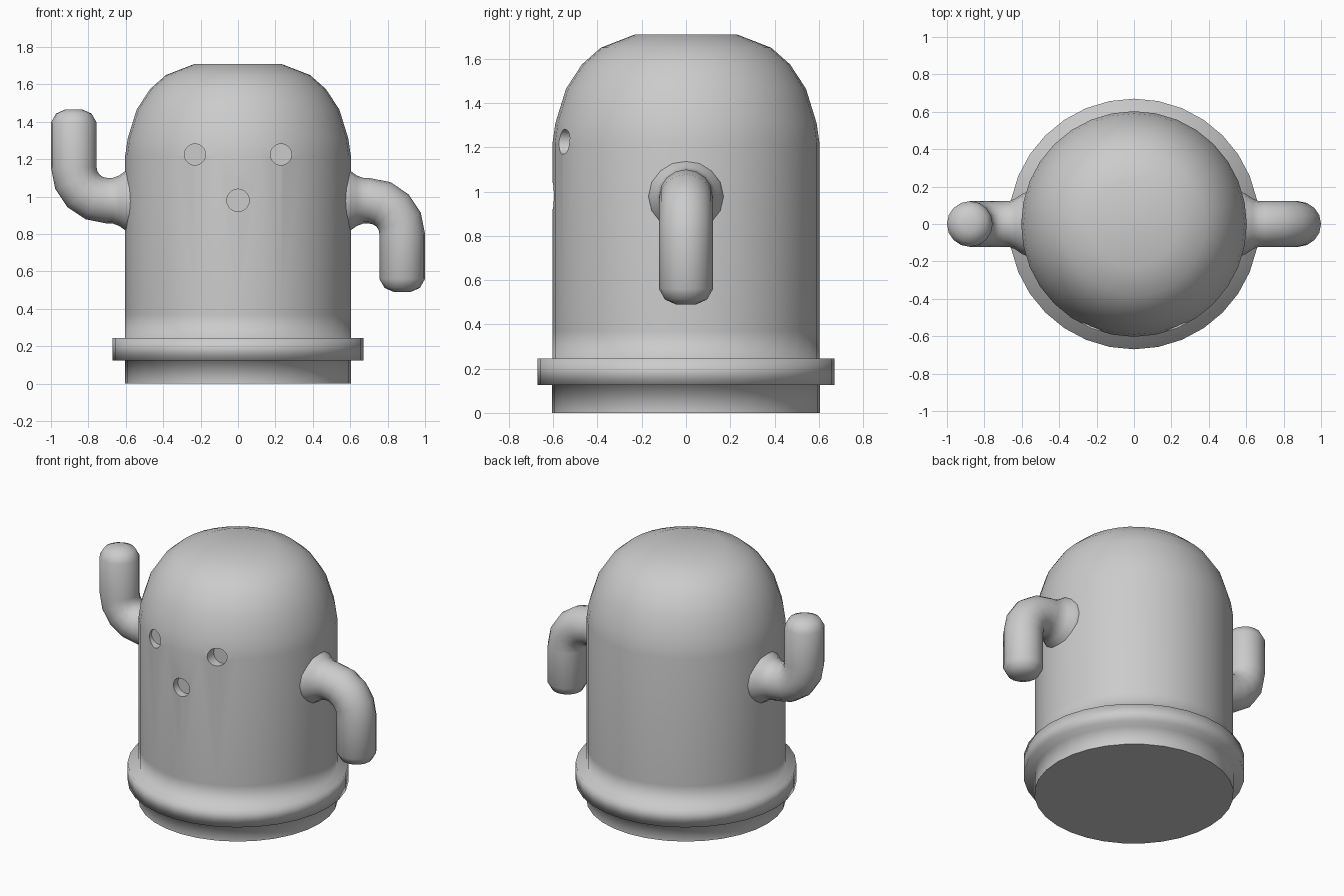
import bpy
import bmesh
import math
from mathutils import Vector, Matrix

cube = bpy.data.objects.get("Cube")
if cube:
    bpy.data.objects.remove(cube, do_unlink=True)

grey = bpy.data.materials.new("plain grey")
grey.use_nodes = True
grey.diffuse_color = (0.6, 0.6, 0.6, 1)
grey.node_tree.nodes["Principled BSDF"].inputs["Base Color"].default_value = (0.6, 0.6, 0.6, 1)


def add_object(name, bm):
    bmesh.ops.recalc_face_normals(bm, faces=bm.faces)
    mesh = bpy.data.meshes.new(name)
    bm.to_mesh(mesh)
    bm.free()
    mesh.materials.append(grey)
    obj = bpy.data.objects.new(name, mesh)
    bpy.context.collection.objects.link(obj)
    return obj


def skin(rings):
    """Join equal rings of points into a closed, capped tube."""
    bm = bmesh.new()
    loops = [[bm.verts.new(p) for p in ring] for ring in rings]
    n = len(loops[0])
    for a, b in zip(loops, loops[1:]):
        for i in range(n):
            j = (i + 1) % n
            bm.faces.new((a[i], a[j], b[j], b[i]))
    bm.faces.new(loops[0])
    bm.faces.new(loops[-1])
    return bm


def circle(center, u, v, radius, n):
    angles = [2 * math.pi * i / n for i in range(n)]
    return [center + radius * (math.cos(a) * u + math.sin(a) * v) for a in angles]


X, Y, Z = Vector((1, 0, 0)), Vector((0, 1, 0)), Vector((0, 0, 1))

# Body: foot, rim, straight wall and flat-topped dome in one turned profile
profile = [(0.605, 0), (0.605, 0.125), (0.67, 0.125), (0.67, 0.245),
           (0.603, 0.245), (0.603, 0.37), (0.603, 1.22), (0.59, 1.31),
           (0.542, 1.465), (0.47, 1.575), (0.385, 1.65), (0.23, 1.71)]
body = add_object("body", skin([circle(Z * z, X, Y, r, 32) for r, z in profile]))

# Eyes and mouth: shallow round recesses (x, z, radius, floor y)
bm = bmesh.new()
for x, z, r, floor in [(-0.23, 1.225, 0.057, -0.505), (0.23, 1.225, 0.057, -0.505),
                       (0, 0.98, 0.06, -0.55)]:
    front = -0.75
    place = Matrix.Translation((x, (front + floor) / 2, z)) @ Matrix.Rotation(math.pi / 2, 4, "X")
    bmesh.ops.create_cone(bm, cap_ends=True, segments=20, radius1=r, radius2=r,
                          depth=floor - front, matrix=place)
cutter = add_object("face_cutter", bm)
cut = body.modifiers.new("face recesses", "BOOLEAN")
cut.operation = "DIFFERENCE"
cut.solver = "EXACT"
cut.object = cutter
bpy.context.view_layer.update()
carved = bpy.data.meshes.new_from_object(body.evaluated_get(bpy.context.evaluated_depsgraph_get()))
body.modifiers.clear()
body.data = carved
bpy.data.objects.remove(cutter, do_unlink=True)

# Soft shading all over, crisp only at the underside and the recesses
bm = bmesh.new()
bm.from_mesh(carved)
for face in bm.faces:
    face.smooth = True
for edge in bm.edges:
    mid = (edge.verts[0].co + edge.verts[1].co) / 2
    if edge.calc_face_angle(0) > 0.8 and (mid.z < 0.01 or mid.z > 0.6):
        edge.smooth = False
bm.to_mesh(carved)
bm.free()


# Arms: flared root, quarter bend, straight forearm, rounded tip
def arm(name, turn):
    shoulder = 0.978
    steps = [(x, shoulder, r, 0) for x, r in
             [(0.5, 0.17), (0.575, 0.17), (0.6, 0.16), (0.635, 0.135), (0.67, 0.122)]]
    for i in range(5):
        a = math.pi / 2 * i / 4
        steps.append((0.7 + 0.178 * math.sin(a), 0.8 + 0.178 * math.cos(a), 0.122, a))
    steps += [(0.878, z, r, math.pi / 2) for z, r in
              [(0.56, 0.122), (0.512, 0.095), (0.49, 0.045)]]
    rings = []
    for x, z, r, a in steps:
        across = Vector((math.sin(a), 0, math.cos(a)))
        rings.append(circle(Vector((x, 0, z)), Y, across, r, 16))
    bm = skin(rings)
    pivot = Vector((0, 0, shoulder))
    bmesh.ops.rotate(bm, verts=bm.verts, cent=pivot, matrix=Matrix.Rotation(turn, 3, "Y"))
    obj = add_object(name, bm)
    for face in obj.data.polygons:
        face.use_smooth = True


arm("left_arm_lowered", 0)
arm("right_arm_raised", math.pi)
